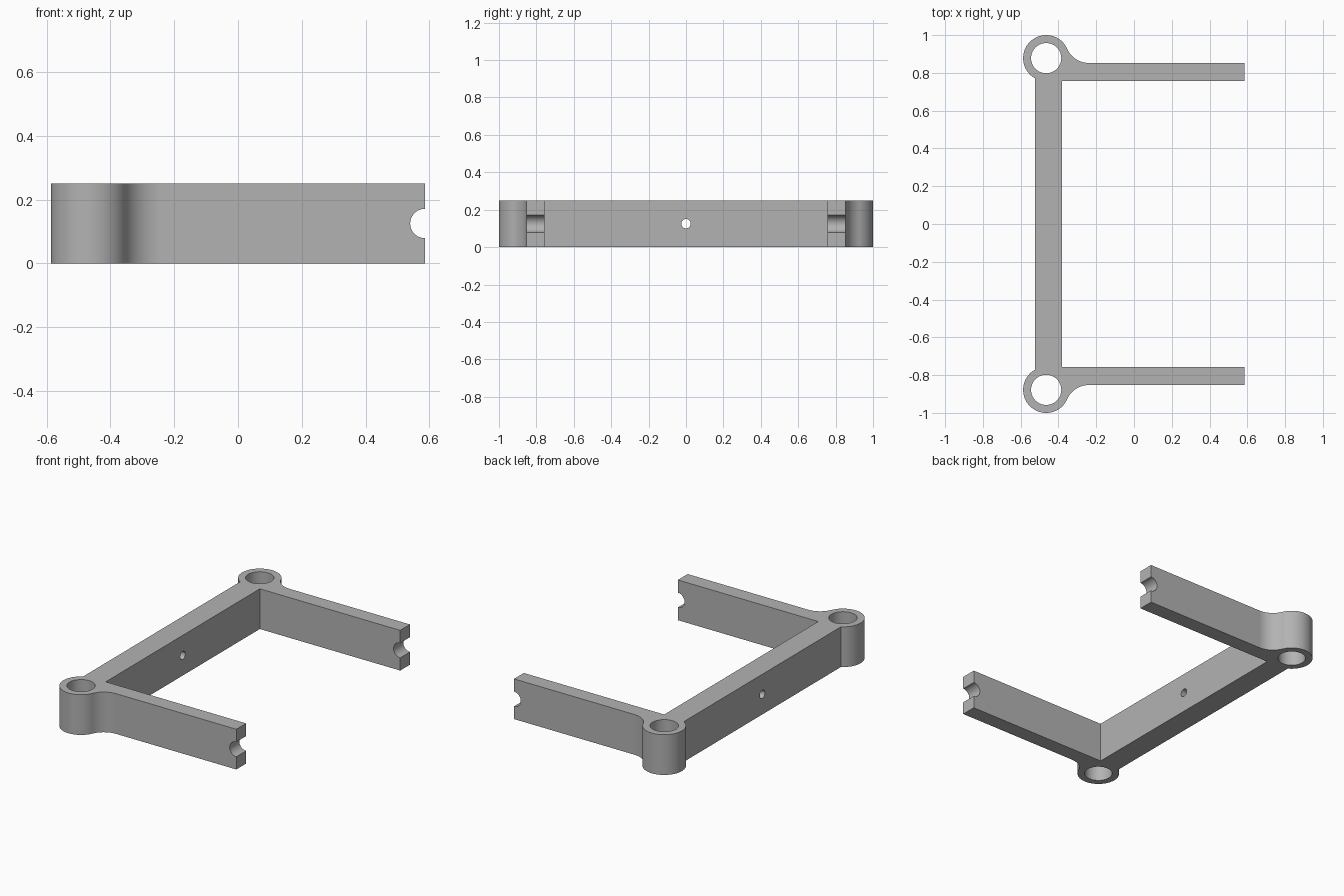
import bpy, bmesh, math
from mathutils import Vector, Matrix

cube = bpy.data.objects.get("Cube")
if cube:
    bpy.data.objects.remove(cube, do_unlink=True)

HEIGHT = 0.25
MID = HEIGHT / 2
RING = Vector((-0.465, 0.878))       # corner sleeve centre
RING_R, BORE_R = 0.122, 0.08
BAR_OUT, BAR_IN = -0.525, -0.38      # crossbar faces
ARM_OUT, ARM_IN = 0.853, 0.757       # arm faces
ARM_END = 0.586

grey = bpy.data.materials.new("plain grey")
grey.use_nodes = True
colour = (0.45, 0.45, 0.45, 1)
grey.diffuse_color = colour
grey.node_tree.nodes["Principled BSDF"].inputs["Base Color"].default_value = colour


def arc(centre, radius, start, end, steps):
    angles = [start + (end - start) * i / steps for i in range(steps + 1)]
    return [centre + radius * Vector((math.cos(a), math.sin(a))) for a in angles]


def link(name, bm):
    mesh = bpy.data.meshes.new(name)
    bm.to_mesh(mesh)
    bm.free()
    mesh.materials.append(grey)
    obj = bpy.data.objects.new(name, mesh)
    bpy.context.collection.objects.link(obj)
    return obj


def cutter(name, radius, length, location, axis):
    bm = bmesh.new()
    turn = Vector((0, 0, 1)).rotation_difference(Vector(axis)).to_matrix().to_4x4()
    bmesh.ops.create_cone(bm, cap_ends=True, segments=64, radius1=radius, radius2=radius,
                          depth=length, matrix=Matrix.Translation(location) @ turn)
    obj = link(name, bm)
    obj.hide_render = True
    return obj


# Half outline: sleeve, blending fillet, then the arm
fillet_r = RING_R
rise = ARM_OUT + fillet_r - RING.y
run = math.sqrt((RING_R + fillet_r) ** 2 - rise ** 2)
fillet_centre = RING + Vector((run, rise))
blend = math.atan2(rise, run)
start = math.pi + math.acos((RING.x - BAR_OUT) / RING_R)
half = arc(RING, RING_R, start, blend, 56)
half += arc(fillet_centre, fillet_r, blend + math.pi, 1.5 * math.pi, 20)[1:]
half += [Vector((ARM_END, ARM_OUT)), Vector((ARM_END, ARM_IN)), Vector((BAR_IN, ARM_IN))]
outline = half + [Vector((p.x, -p.y)) for p in reversed(half)]

# Extrude the full outline into the frame
bm = bmesh.new()
base = bm.faces.new([bm.verts.new((p.x, p.y, 0)) for p in outline])
top = bmesh.ops.extrude_face_region(bm, geom=[base])["geom"]
bmesh.ops.translate(bm, vec=(0, 0, HEIGHT),
                    verts=[v for v in top if isinstance(v, bmesh.types.BMVert)])
bmesh.ops.recalc_face_normals(bm, faces=bm.faces)
frame = link("bracket_frame", bm)

# Sleeve bores, arm end notches and the crossbar hole
cutters = [cutter("crossbar_hole_cutter", 0.025, 0.4, ((BAR_OUT + BAR_IN) / 2, 0, MID), (1, 0, 0))]
for side, s in (("back", 1), ("front", -1)):
    cutters.append(cutter(side + "_bore_cutter", BORE_R, 1, (RING.x, s * RING.y, MID), (0, 0, 1)))
    cutters.append(cutter(side + "_notch_cutter", 0.046, 0.3,
                          (ARM_END, s * (ARM_OUT + ARM_IN) / 2, MID), (0, 1, 0)))

bpy.ops.object.select_all(action="DESELECT")
frame.select_set(True)
bpy.context.view_layer.objects.active = frame
for c in cutters:
    mod = frame.modifiers.new(c.name, "BOOLEAN")
    mod.operation = "DIFFERENCE"
    mod.solver = "EXACT"
    mod.object = c
    bpy.ops.object.modifier_apply(modifier=mod.name)
    bpy.data.objects.remove(c, do_unlink=True)

# Smooth curved walls, keep edges sharp and flats even
bpy.ops.object.shade_smooth_by_angle(angle=math.radians(25))
weighted = frame.modifiers.new("even_flats", "WEIGHTED_NORMAL")
weighted.keep_sharp = True
